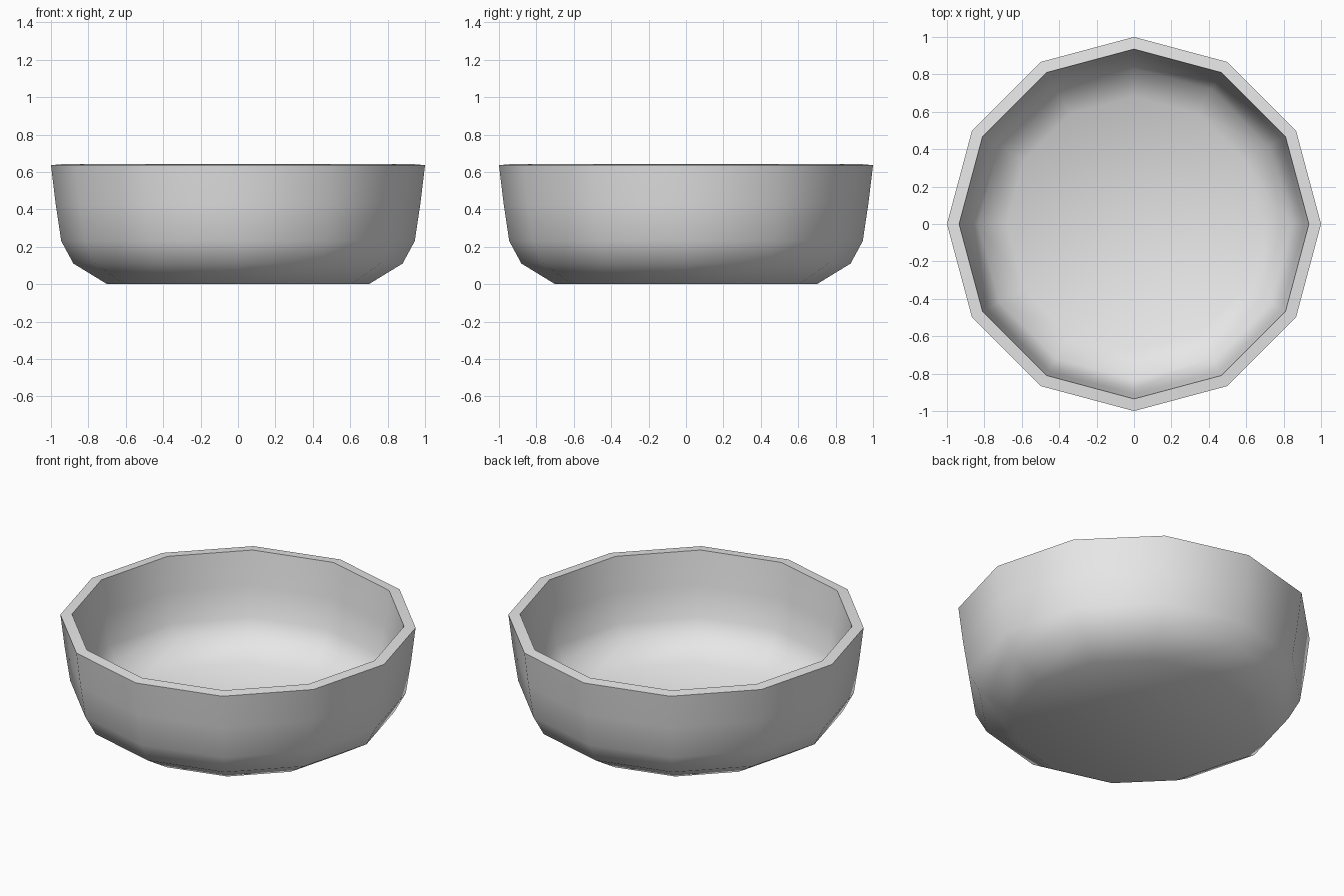
import bpy, bmesh, math

cube = bpy.data.objects.get("Cube")
if cube:
    bpy.data.objects.remove(cube, do_unlink=True)

SIDES = 12

# Plain grey material
grey = bpy.data.materials.new("light_grey")
grey.use_nodes = True
grey.diffuse_color = (0.8, 0.8, 0.8, 1)
grey.node_tree.nodes["Principled BSDF"].inputs["Base Color"].default_value = grey.diffuse_color

# Wall section: outside foot, up to the rim, then down the inside to the floor
profile = [
    (0.70, 0.0), (0.88, 0.11), (0.945, 0.23), (0.975, 0.43), (1.0, 0.636),
    (0.935, 0.642), (0.911, 0.438), (0.883, 0.25), (0.832, 0.157), (0.68, 0.065),
]


def add_ring(bm, radius, z):
    step = math.tau / SIDES
    return [bm.verts.new((radius * math.cos(i * step), radius * math.sin(i * step), z))
            for i in range(SIDES)]


bm = bmesh.new()
rings = [add_ring(bm, r, z) for r, z in profile]
for low, high in zip(rings, rings[1:]):
    for i in range(SIDES):
        j = (i + 1) % SIDES
        bm.faces.new((low[i], low[j], high[j], high[i]))

# Underside and inner floor
bm.faces.new(rings[0][::-1])
bm.faces.new(rings[-1])
bmesh.ops.recalc_face_normals(bm, faces=bm.faces)

mesh = bpy.data.meshes.new("bowl")
bm.to_mesh(mesh)
bm.free()
mesh.materials.append(grey)
bowl = bpy.data.objects.new("bowl", mesh)
bpy.context.collection.objects.link(bowl)

# Smooth walls with a crisp rim
bpy.ops.object.select_all(action="DESELECT")
bowl.select_set(True)
bpy.context.view_layer.objects.active = bowl
bpy.ops.object.shade_smooth_by_angle(angle=math.radians(50))
